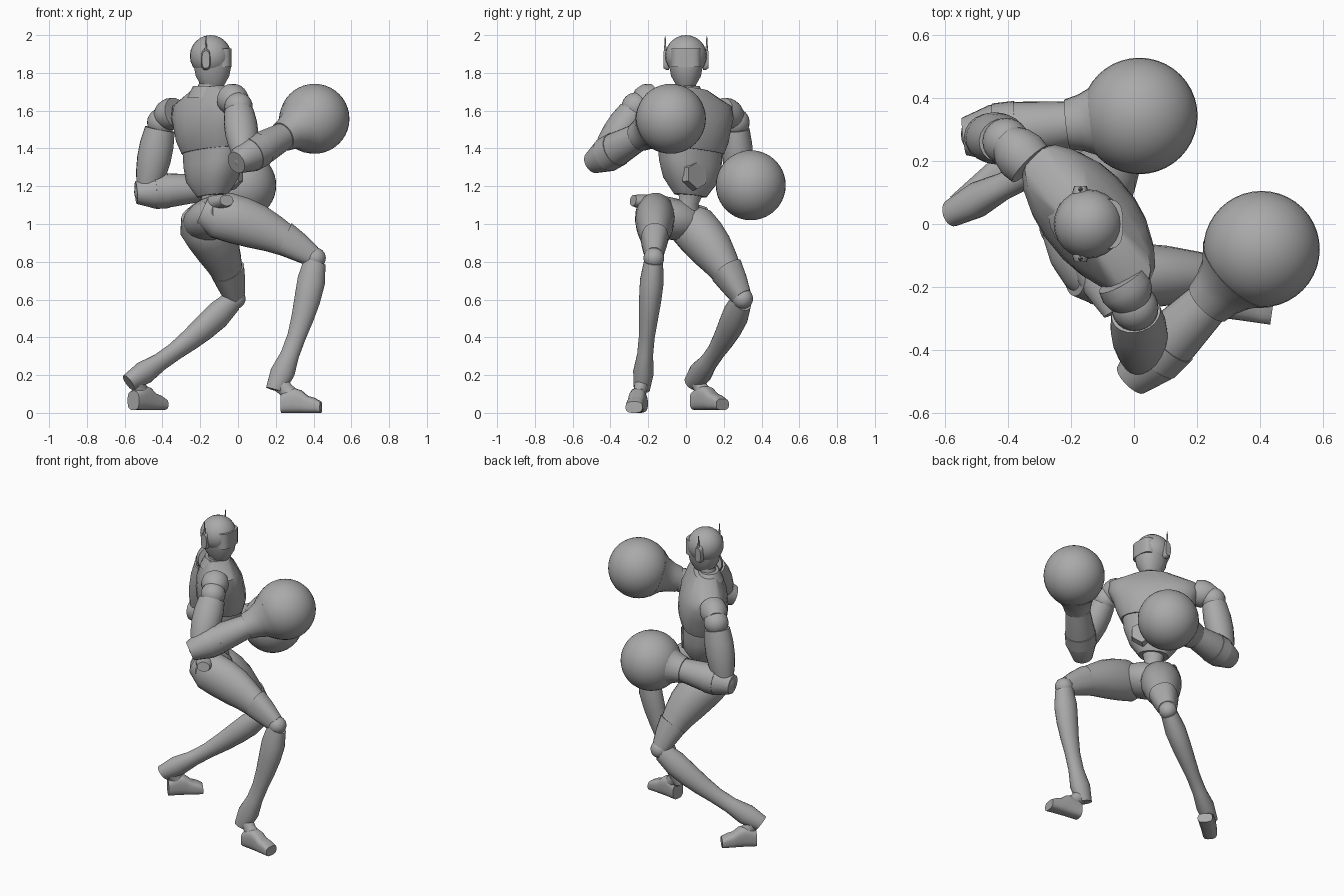
import bpy
import bmesh
from math import sin, cos, pi, radians
from mathutils import Vector

default = bpy.data.objects.get("Cube")
if default:
    bpy.data.objects.remove(default, do_unlink=True)

grey = bpy.data.materials.new("plain_grey")
grey.use_nodes = True
grey_value = (0.4, 0.4, 0.4, 1)
grey.diffuse_color = grey_value
grey.node_tree.nodes["Principled BSDF"].inputs["Base Color"].default_value = grey_value
X, Y, UP = Vector((1, 0, 0)), Vector((0, 1, 0)), Vector((0, 0, 1))


def finish(name, bm, sharp=38):
    """Turn a bmesh into an object, smooth except at sharp edges."""
    bmesh.ops.recalc_face_normals(bm, faces=bm.faces)
    for face in bm.faces:
        face.smooth = True
    for edge in bm.edges:
        edge.smooth = edge.calc_face_angle(0) < radians(sharp)
    mesh = bpy.data.meshes.new(name)
    bm.to_mesh(mesh)
    bm.free()
    mesh.materials.append(grey)
    obj = bpy.data.objects.new(name, mesh)
    bpy.context.collection.objects.link(obj)


def skin(name, rings, sharp=38):
    """Bridge closed rings of points and cap both ends."""
    bm = bmesh.new()
    loops = [[bm.verts.new(p) for p in ring] for ring in rings]
    for low, high in zip(loops, loops[1:]):
        count = len(low)
        for i in range(count):
            j = (i + 1) % count
            bm.faces.new((low[i], low[j], high[j], high[i]))
    bm.faces.new(loops[0])
    bm.faces.new(loops[-1])
    finish(name, bm, sharp)


def oval(centre, a, b, count=20, power=2):
    """Ring of points; a higher power makes it boxier."""
    ring = []
    for i in range(count):
        angle = 2 * pi * (i + 0.5) / count
        c, s = cos(angle), sin(angle)
        c = abs(c) ** (2 / power) * (1 if c > 0 else -1)
        s = abs(s) ** (2 / power) * (1 if s > 0 else -1)
        ring.append(centre + a * c + b * s)
    return ring


def bone(name, start, end, pole, radii, span=(0, 1), bow=0, flat=1, power=2):
    """Limb piece with evenly spaced radii, bowed towards the pole."""
    axis = (end - start).normalized()
    forward = (pole - axis * pole.dot(axis)).normalized()
    side = axis.cross(forward) * flat
    rings = []
    for i, radius in enumerate(radii):
        t = span[0] + (span[1] - span[0]) * i / (len(radii) - 1)
        centre = start.lerp(end, t) + forward * bow * sin(pi * t)
        rings.append(oval(centre, forward * radius, side * radius, power=power))
    skin(name, rings)


def stack(name, low, high, forward, left, depths, widths, power=2):
    """Upright body part with evenly spaced oval layers."""
    steps = len(depths) - 1
    skin(name, [oval(low.lerp(high, i / steps), forward * depth, left * width, power=power)
                for i, (depth, width) in enumerate(zip(depths, widths))])


def ball(name, centre, radius, segments=24):
    bm = bmesh.new()
    bmesh.ops.create_uvsphere(bm, u_segments=segments, v_segments=segments // 2, radius=radius)
    bmesh.ops.translate(bm, verts=bm.verts, vec=centre)
    finish(name, bm)


# Torso frame: turned to one side, with one shoulder lowered
chest_forward = Vector((0.77, 0.63, 0))
chest_left = Vector((-0.63, 0.77, -0.12))
torso = Vector((-0.15, 0.01, 0))
belly = torso + chest_forward * 0.02
stack("chest", belly + UP * 1.39, torso + UP * 1.72, chest_forward, chest_left,
      (0.13, 0.15, 0.15, 0.14, 0.11, 0.07), (0.2, 0.23, 0.25, 0.28, 0.28, 0.12), 2.2)
stack("abdomen", belly + UP * 1.15, belly + UP * 1.4, chest_forward, chest_left,
      (0.07, 0.12, 0.12, 0.12), (0.09, 0.15, 0.18, 0.19), 2.4)

# Belly plate, a low hexagon
plate = belly + UP * 1.25 - chest_left * 0.05
skin("belly_plate", [oval(plate + chest_forward * out, chest_left * r, UP * r, 6)
                     for out, r in ((0.08, 0.08), (0.12, 0.07))], 20)

# Collar, neck and waist
neck_base = Vector((-0.17, 0, 1.67))
neck_top = Vector((-0.14, 0, 1.8))
bone("collar", neck_base, neck_base + UP * 0.06, chest_forward, (0.09, 0.06), flat=1.3)
bone("neck", neck_base, neck_top, chest_forward, (0.06, 0.05, 0.06), flat=1.1)
bone("waist", Vector((-0.15, 0, 1.03)), Vector((-0.13, 0.03, 1.2)), chest_forward,
     (0.08, 0.05, 0.07), flat=1.1)

# Head looks along +x, with a visor almost flush with the face
head = Vector((-0.145, 0, 1.89))
ball("skull", head, 0.11)
jaw = head + X * 0.01
stack("jaw", jaw - UP * 0.16, jaw, X, Y, (0.06, 0.09, 0.1, 0.1), (0.05, 0.08, 0.09, 0.1), 2.2)
visor = head + X * 0.04
stack("visor", visor - UP * 0.06, visor + UP * 0.04, X, Y, (0.07, 0.07), (0.08, 0.08), 3.5)
for side, label in ((-1, "right"), (1, "left")):
    ear = Vector((-0.17, side * 0.09, 1.87))
    bone(label + "_ear", ear, ear + Y * side * 0.03, UP, (0.055, 0.055, 0.045),
         flat=0.45, power=3)
    tip = ear + Y * side * 0.02
    bone(label + "_antenna", tip, tip + UP * 0.125, X, (0.01, 0.002))


def arm(label, shoulder, elbow, glove):
    shoulder, elbow, glove = map(Vector, (shoulder, elbow, glove))
    pole = elbow - (shoulder + glove) / 2
    # Rounded cap running from the chest out over the joint
    inner = torso.lerp(shoulder, 0.72)
    inner.z = shoulder.z + 0.02
    bone(label + "_shoulder_cap", inner, shoulder, UP, (0.08, 0.085, 0.075, 0.05), (0, 1.2))
    ball(label + "_shoulder_ball", shoulder.lerp(elbow, 0.08), 0.075)
    bone(label + "_upper_arm", shoulder, elbow, pole, (0.08, 0.09, 0.09, 0.08, 0.06),
         (0.17, 0.97), flat=0.9)
    ball(label + "_elbow", elbow, 0.07)
    bone(label + "_forearm", elbow, glove, pole, (0.06, 0.09, 0.09, 0.08, 0.07), (-0.12, 0.6))
    bone(label + "_forearm_cuff", elbow, glove, pole, (0.094, 0.094), (0.08, 0.22))
    bone(label + "_glove_neck", elbow, glove, pole, (0.08, 0.09, 0.11, 0.15), (0.54, 0.8))
    ball(label + "_glove", glove, 0.185, 40)


def leg(label, hip, knee, ankle, foot, yaw, flat):
    hip, knee, ankle, foot = map(Vector, (hip, knee, ankle, foot))
    pole = knee - (hip + ankle) / 2
    bone(label + "_thigh", hip, knee, pole, (0.08, 0.13, 0.13, 0.12, 0.1, 0.08, 0.065),
         (-0.16, 0.9), 0.025, flat)
    bone(label + "_thigh_cuff", hip, knee, pole, (0.09, 0.075, 0.055), (0.66, 0.98),
         0.03, flat, 2.4)
    ball(label + "_knee", knee, 0.055)
    bone(label + "_shin", knee, ankle, pole,
         (0.06, 0.075, 0.07, 0.06, 0.05, 0.05, 0.065, 0.05), (0.03, 1.07), 0.025, 0.85)
    # Low wedge foot under a short ankle
    toe = Vector((cos(radians(yaw)), sin(radians(yaw)), 0))
    across = UP.cross(toe) * 0.045
    bone(label + "_ankle", ankle, foot - toe * 0.04 + UP * 0.08, toe,
         (0.05, 0.04, 0.05), flat=0.85)
    heights = (0.05, 0.06, 0.065, 0.06, 0.045, 0.04, 0.03)
    skin(label + "_foot", [oval(foot + toe * (0.035 * i - 0.1) + UP * h, UP * h, across, power=3)
                           for i, h in enumerate(heights)])


arm("right", (0, -0.25, 1.645), (0.035, -0.45, 1.35), (0.405, -0.08, 1.557))
arm("left", (-0.4, 0.26, 1.57), (-0.48, 0.285, 1.17), (0.017, 0.343, 1.205))
right_hip, left_hip = Vector((-0.1, -0.165, 1.05)), Vector((-0.19, 0.025, 1))
leg("right", right_hip, (0.41, -0.17, 0.82), (0.215, -0.23, 0.165), (0.33, -0.26, 0), -8, 0.8)
leg("left", left_hip, (-0.015, 0.3, 0.605), (-0.54, 0.055, 0.185), (-0.48, 0.12, 0.015), 42, 0.95)

# Pelvis block and the raised hip crest
bone("pelvis", right_hip, left_hip, UP, (0.06, 0.1, 0.11, 0.1, 0.06), (-0.3, 1.3), flat=1.2)
bone("hip_crest", Vector((-0.06, -0.28, 1.125)), Vector((-0.24, 0.1, 1.06)), UP,
     (0.03, 0.05, 0.05, 0.045, 0.03), flat=1.3)
